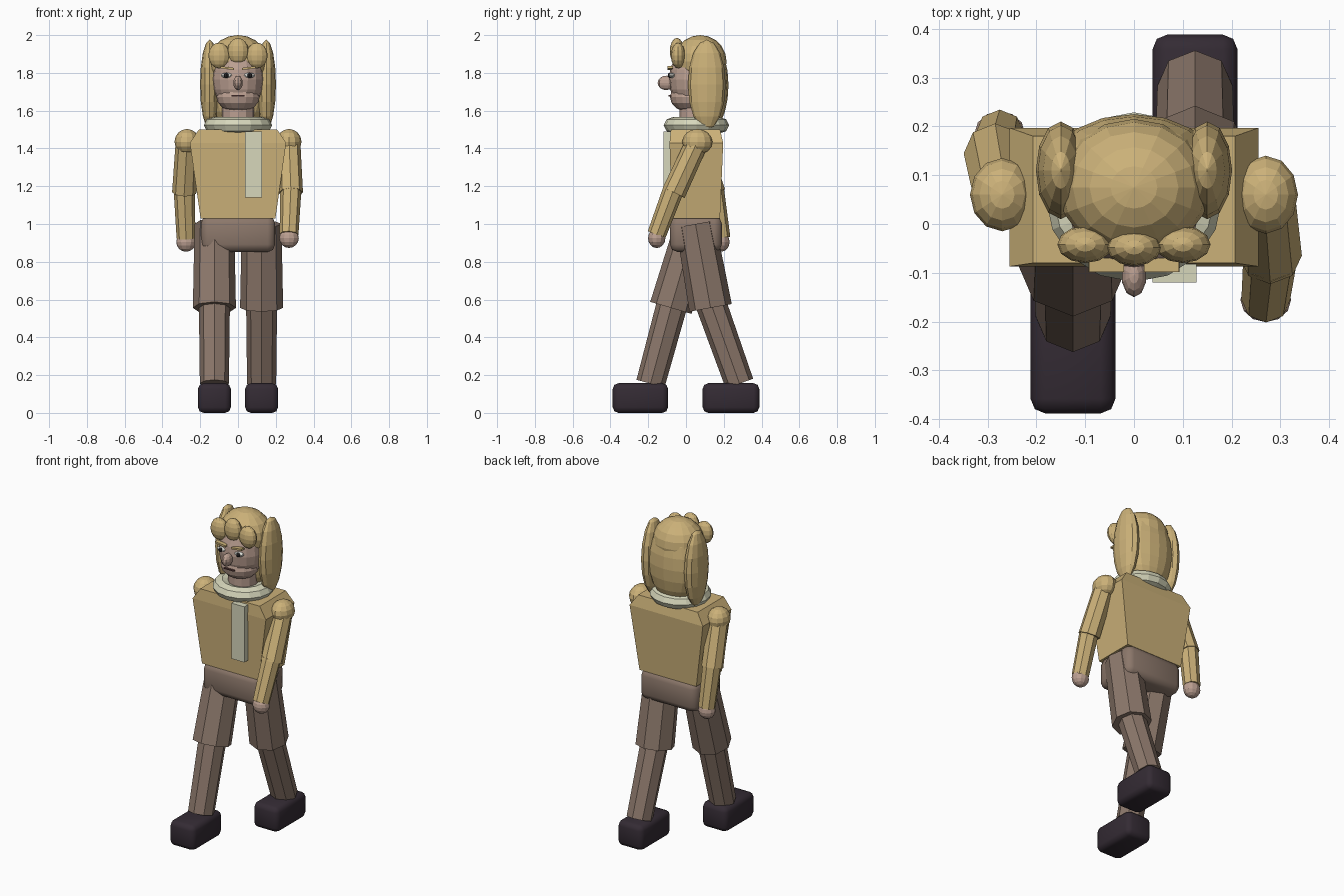
import bpy, bmesh, math
from mathutils import Vector, Matrix

if "Cube" in bpy.data.objects:
    bpy.data.objects.remove(bpy.data.objects["Cube"])


def mat(name, rgb):
    m = bpy.data.materials.new(name)
    m.diffuse_color = (*rgb, 1)
    m.use_nodes = True
    m.node_tree.nodes["Principled BSDF"].inputs["Base Color"].default_value = m.diffuse_color
    return m


TAN = mat("tan", (0.60, 0.44, 0.19))
BROWN = mat("brown", (0.26, 0.185, 0.145))
BOOT = mat("dark_plum", (0.034, 0.024, 0.034))
SKIN = mat("skin", (0.50, 0.35, 0.285))
SCARF = mat("pale_sage", (0.68, 0.68, 0.50))
WHITE = mat("eye_white", (0.75, 0.75, 0.70))
DARK = mat("dark_eye", (0.02, 0.018, 0.02))
LIP = mat("lip", (0.12, 0.055, 0.05))


def finish(bm, name, material):
    bmesh.ops.recalc_face_normals(bm, faces=bm.faces)
    me = bpy.data.meshes.new(name)
    bm.to_mesh(me)
    bm.free()
    me.materials.append(material)
    ob = bpy.data.objects.new(name, me)
    bpy.context.collection.objects.link(ob)
    return ob


def ball(name, c, r, material, seg=12, rings=8):
    bm = bmesh.new()
    bmesh.ops.create_uvsphere(bm, u_segments=seg, v_segments=rings, radius=1,
                              matrix=Matrix.Translation(c) @ Matrix.Diagonal((*r, 1)))
    return finish(bm, name, material)


def limb(name, a, b, ra, rb, material, sides=8):
    """Tapered prism running from a to b."""
    a, b = Vector(a), Vector(b)
    d = b - a
    rot = Vector((0, 0, -1)).rotation_difference(d).to_matrix().to_4x4()
    bm = bmesh.new()
    bmesh.ops.create_cone(bm, cap_ends=True, segments=sides, radius1=rb, radius2=ra,
                          depth=d.length, matrix=Matrix.Translation((a + b) / 2) @ rot)
    return finish(bm, name, material)


def box(name, lo, hi, material, bevel=0.0, turn=0.0):
    lo, hi = Vector(lo), Vector(hi)
    bm = bmesh.new()
    bmesh.ops.create_cube(bm, size=1, matrix=Matrix.Translation((lo + hi) / 2)
                          @ Matrix.Rotation(turn, 4, 'Y') @ Matrix.Diagonal((*(hi - lo), 1)))
    ob = finish(bm, name, material)
    if bevel:
        mod = ob.modifiers.new("bevel", 'BEVEL')
        mod.width = bevel
        mod.segments = 2
        ob.data.polygons.foreach_set("use_smooth", [True] * len(ob.data.polygons))
    return ob


# Torso: stacked rectangles (z, half width, front y, back y)
bm = bmesh.new()
rows = []
for z, w, f, k in [(1.03, 0.198, -0.075, 0.18), (1.43, 0.255, -0.087, 0.197),
                   (1.50, 0.207, -0.08, 0.18)]:
    rows.append([bm.verts.new(p) for p in [(-w, f, z), (w, f, z), (w, k, z), (-w, k, z)]])
for lo, hi in zip(rows, rows[1:]):
    for i in range(4):
        j = (i + 1) % 4
        bm.faces.new((lo[i], lo[j], hi[j], hi[i]))
bm.faces.new(rows[0])
bm.faces.new(rows[-1])
finish(bm, "torso", TAN)

box("pelvis", (-0.197, -0.085, 0.852), (0.197, 0.19, 1.042), BROWN, 0.04)

# Legs in mid stride: side, x, knee y, ankle y, boot y range
for side, x, knee, ankle, y0, y1 in [("left", -0.125, -0.08, -0.188, -0.388, -0.095),
                                     ("right", 0.125, 0.13, 0.283, 0.088, 0.388)]:
    limb(side + "_thigh", (x, 0.05, 1.0), (x, knee, 0.556), 0.105, 0.114, BROWN)
    limb(side + "_shin", (x, knee + 0.005, 0.57), (x, ankle, 0.155), 0.082, 0.077, BROWN)
    box(side + "_boot", (x - 0.087, y0, 0), (x + 0.087, y1, 0.157), BOOT, 0.03)

# Arms: side, shoulder, elbow, wrist
for side, sh, el, wr in [
        ("left", (-0.27, 0.06, 1.435), (-0.285, 0.145, 1.165), (-0.275, 0.185, 0.925)),
        ("right", (0.27, 0.06, 1.435), (0.28, -0.065, 1.165), (0.27, -0.155, 0.945))]:
    ball(side + "_shoulder", sh, (0.066, 0.08 if side == "right" else 0.075, 0.068), TAN)
    limb(side + "_upper_arm", sh, el, 0.06, 0.064, TAN)
    limb(side + "_forearm", Vector(el) + Vector((0, 0, 0.02)), wr, 0.056, 0.05, TAN)
    ball(side + "_hand", Vector(wr) + Vector((0, 0, -0.02)), (0.052, 0.046, 0.052), SKIN)

# Scarf ring and hanging tail
bm = bmesh.new()
N, M = 16, 8
ring = []
for i in range(N):
    a = 2 * math.pi * i / N
    loop = []
    for j in range(M):
        b = 2 * math.pi * j / M
        r = 0.125 + 0.056 * math.cos(b)
        loop.append(bm.verts.new((r * math.cos(a), 0.055 + 0.96 * r * math.sin(a),
                                  1.523 + 0.044 * math.sin(b))))
    ring.append(loop)
for i in range(N):
    for j in range(M):
        p, q, k = ring[i], ring[(i + 1) % N], (j + 1) % M
        bm.faces.new((p[j], q[j], q[k], p[k]))
finish(bm, "scarf_ring", SCARF)
box("scarf_tail", (0.038, -0.12, 1.14), (0.128, -0.082, 1.49), SCARF)

# Head and face
limb("neck", (0, 0.05, 1.66), (0, 0.05, 1.49), 0.085, 0.085, SKIN, 12)
ball("head", (0, 0.04, 1.765), (0.136, 0.13, 0.175), SKIN, 16, 10)
ball("jaw", (0, 0.02, 1.672), (0.115, 0.105, 0.08), SKIN, 16, 8)
ball("nose", (0, -0.105, 1.747), (0.026, 0.045, 0.038), SKIN, 10, 8)
box("mouth", (-0.035, -0.092, 1.676), (0.035, -0.08, 1.683), LIP)
for side, s in (("left", -1), ("right", 1)):
    ball(side + "_eye", (s * 0.06, -0.074, 1.787), (0.032, 0.016, 0.014), WHITE, 10, 6)
    ball(side + "_pupil", (s * 0.062, -0.086, 1.787), (0.013, 0.011, 0.014), DARK, 8, 6)
    box(side + "_brow", (s * 0.057 - 0.036, -0.098, 1.82), (s * 0.057 + 0.036, -0.07, 1.831),
        TAN, turn=s * -0.12)

# Hair: crown, long back, side locks, fringe curls
ball("hair_crown", (0, 0.075, 1.86), (0.155, 0.14, 0.14), TAN, 16, 10)
ball("hair_back", (0, 0.125, 1.735), (0.165, 0.1, 0.24), TAN, 16, 10)
for side, s in (("left", -1), ("right", 1)):
    ball(side + "_hair_lock", (s * 0.15, 0.11, 1.738), (0.051, 0.1, 0.238), TAN)
    ball(side + "_fringe", (s * 0.1, -0.042, 1.892), (0.057, 0.038, 0.068), TAN)
ball("middle_fringe", (0, -0.048, 1.915), (0.056, 0.038, 0.07), TAN)
